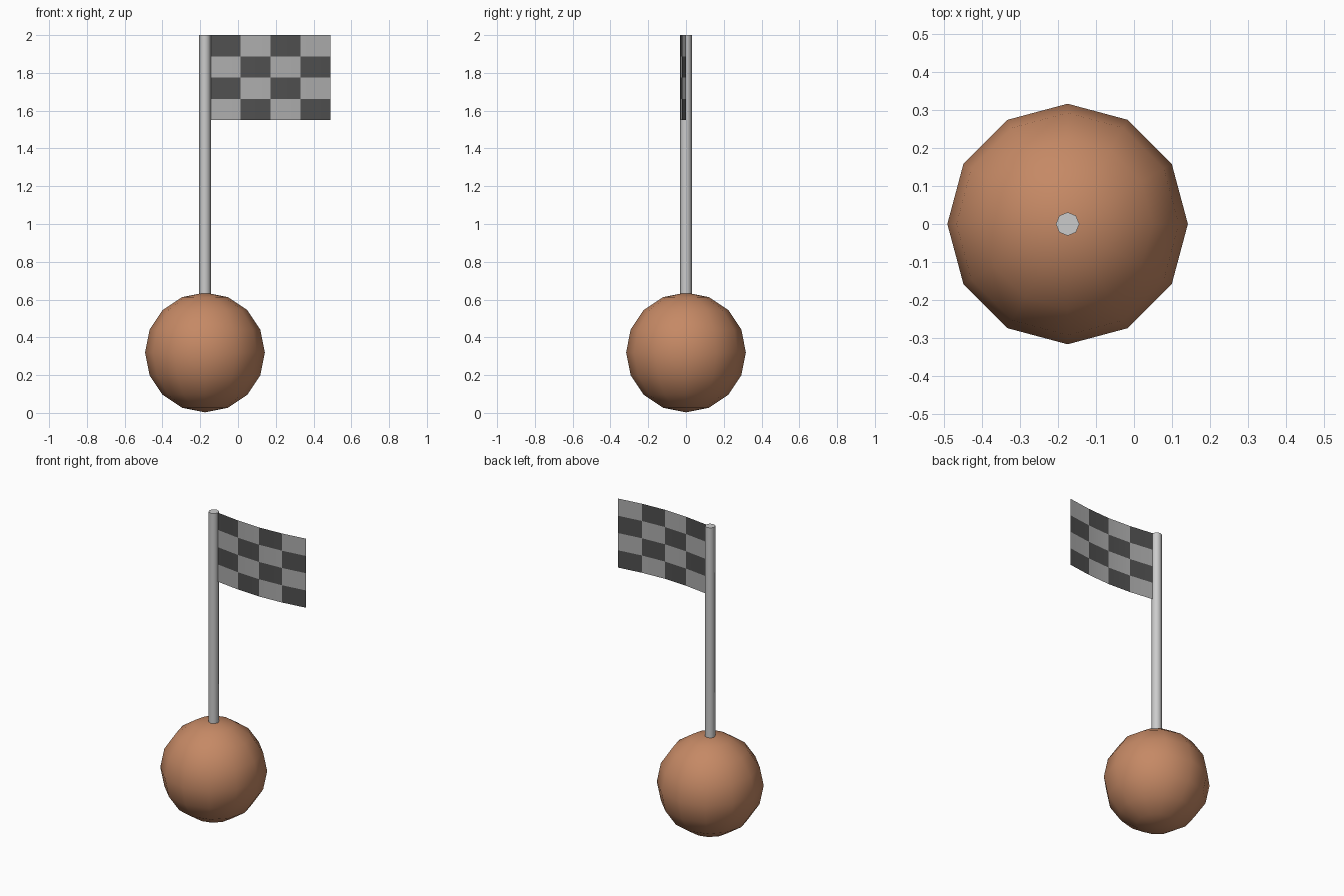
import bpy, bmesh, math

if "Cube" in bpy.data.objects:
    bpy.data.objects.remove(bpy.data.objects["Cube"])

POLE_X = -0.175


def material(name, rgb):
    mat = bpy.data.materials.new(name)
    mat.diffuse_color = (*rgb, 1)
    mat.use_nodes = True
    mat.node_tree.nodes["Principled BSDF"].inputs["Base Color"].default_value = mat.diffuse_color
    return mat


# Ball base: 12 segments, 8 rings, smooth shaded
bpy.ops.mesh.primitive_uv_sphere_add(segments=12, ring_count=8, radius=0.317,
                                     location=(POLE_X, 0, 0.32))
ball = bpy.context.object
ball.name = "ball_base"
bpy.ops.object.shade_smooth()
ball.data.materials.append(material("orange_brown", (0.56, 0.25, 0.13)))

# Pole standing on the ball
bottom, top = 0.63, 2.0
bpy.ops.mesh.primitive_cylinder_add(vertices=8, radius=0.031, depth=top - bottom,
                                    location=(POLE_X, 0, (top + bottom) / 2))
bpy.context.object.name = "pole"
bpy.ops.object.shade_smooth_by_angle(angle=math.radians(50))

# Chequered flag: a thin sheet bowed towards the front
N, x0, x1, z0, z1, bow = 4, -0.145, 0.489, 1.55, 2.0, 0.03
bm = bmesh.new()
grid = [[bm.verts.new((x0 + (x1 - x0) * i / N,
                       -bow * math.sin(math.pi * i / N),
                       z1 + (z0 - z1) * j / N))
         for j in range(N + 1)] for i in range(N + 1)]
for i in range(N):
    for j in range(N):
        f = bm.faces.new((grid[i][j], grid[i][j + 1],
                          grid[i + 1][j + 1], grid[i + 1][j]))
        f.material_index = (i + j) % 2
        f.smooth = True
mesh = bpy.data.meshes.new("flag")
bm.to_mesh(mesh)
bm.free()
mesh.materials.append(material("dark_square", (0.08, 0.08, 0.08)))
mesh.materials.append(material("light_square", (0.42, 0.42, 0.42)))
bpy.context.collection.objects.link(bpy.data.objects.new("flag", mesh))
